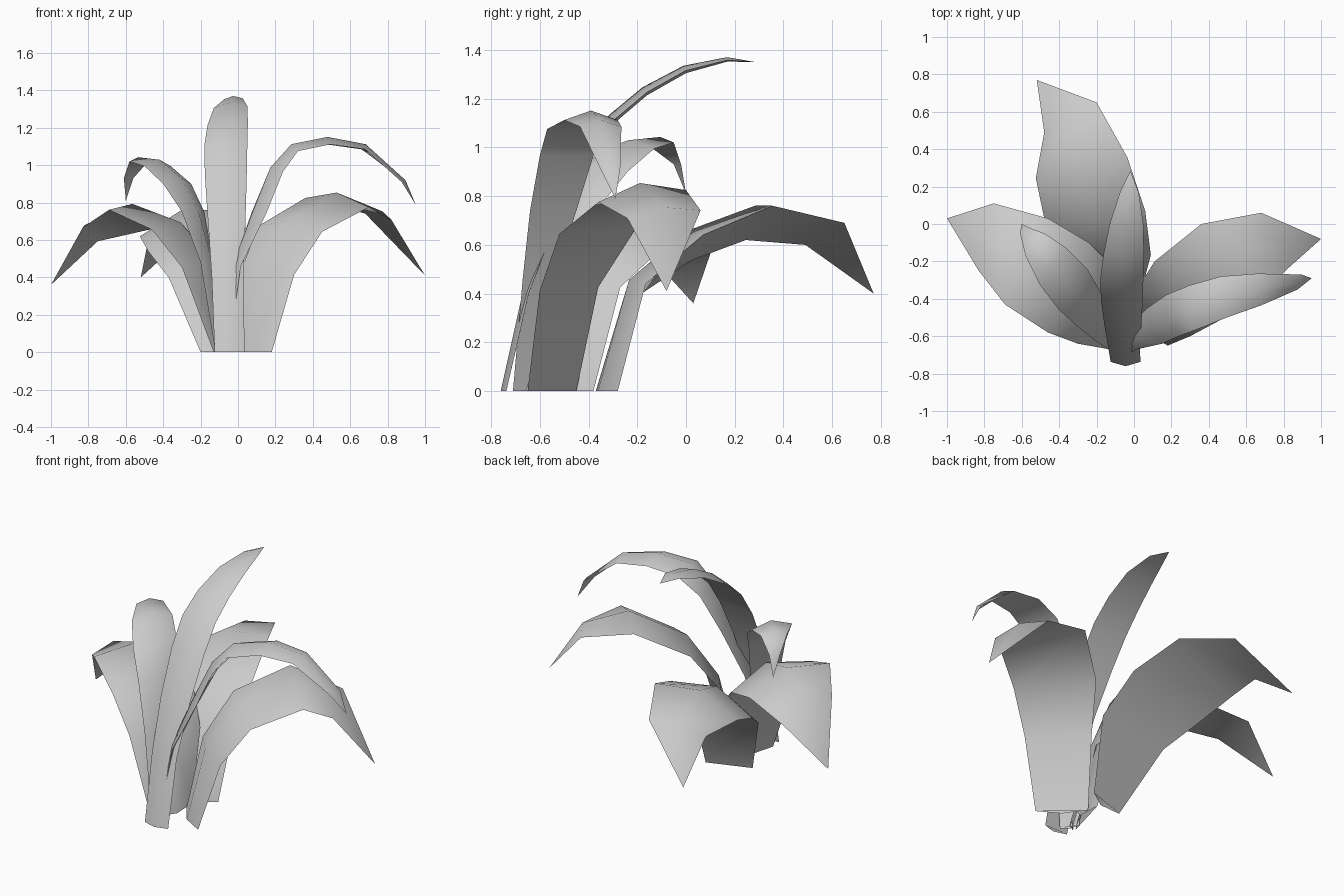
import bpy
import bmesh
from mathutils import Vector

cube = bpy.data.objects.get("Cube")
if cube:
    bpy.data.objects.remove(cube, do_unlink=True)

# Single plain grey for every leaf
grey = bpy.data.materials.new("leaf_grey")
grey.use_nodes = True
colour = (0.6, 0.6, 0.6, 1.0)
grey.diffuse_color = colour
grey.node_tree.nodes["Principled BSDF"].inputs["Base Color"].default_value = colour


def make_leaf(name, stations, tip, bulge, tilt=0.0):
    """Blade with a ridged top and flat underside.

    Each station is a spine point (x, y, z) and a half-width vector (x, y)."""
    tip = Vector(tip)
    spine = [Vector(s[:3]) for s in stations]
    path = spine + [tip]
    bm = bmesh.new()
    rows = []
    for i, station in enumerate(stations):
        side = Vector((station[3], station[4], 0))
        width = side.length
        # the blade rolls sideways gradually from its root
        side.z = tilt * width * min(1, i / 3)
        tangent = path[i + 1] - path[max(i - 1, 0)]
        normal = side.cross(tangent).normalized()
        if normal.z < 0:
            normal.negate()
        # the midrib stands above the two edges
        rib = spine[i] + normal * bulge * width
        if i == 0:
            rib.z = 0
        rows.append([bm.verts.new(p) for p in (spine[i] - side, rib, spine[i] + side)])
    # ridged top and flat underside: three strips between neighbouring stations
    for low, high in zip(rows, rows[1:]):
        for a, b in ((0, 1), (1, 2), (2, 0)):
            bm.faces.new((low[a], low[b], high[b], high[a]))
    # pointed end
    end = bm.verts.new(tip)
    last = rows[-1]
    for a, b in ((0, 1), (1, 2), (2, 0)):
        bm.faces.new((last[a], last[b], end))
    bmesh.ops.recalc_face_normals(bm, faces=bm.faces[:])
    for face in bm.faces:
        face.smooth = True
    # crisp rims between top and underside
    for k in (0, 2):
        rim = [row[k] for row in rows] + [end]
        for a, b in zip(rim, rim[1:]):
            bm.edges.get((a, b)).smooth = False
    mesh = bpy.data.meshes.new(name)
    bm.to_mesh(mesh)
    bm.free()
    mesh.materials.append(grey)
    leaf = bpy.data.objects.new(name, mesh)
    bpy.context.collection.objects.link(leaf)
    return leaf


# Tall upright leaf in the middle
make_leaf("tall_centre_leaf", [
    (-.045, -.737, 0, .08, 0),
    (-.055, -.645, .4, .085, 0),
    (-.06, -.53, .7, .1, 0),
    (-.065, -.4, .95, .112, 0),
    (-.065, -.29, 1.11, .115, 0),
    (-.055, -.16, 1.22, .108, 0),
    (-.04, 0, 1.31, .09, 0),
    (-.025, .17, 1.355, .05, 0),
], (-.02, .285, 1.35), bulge=.3, tilt=.06)

# Narrow arching leaves
make_leaf("upper_left_leaf", [
    (-.08, -.66, 0, .03, -.05),
    (-.005, -.605, .46, .02, -.065),
    (.11, -.545, .74, .04, -.095),
    (.205, -.49, .965, .035, -.11),
    (.305, -.45, 1.075, .015, -.12),
    (.48, -.39, 1.112, .015, -.11),
    (.67, -.35, 1.085, .01, -.085),
    (.885, -.31, .91, -.01, -.04),
], (.95, -.29, .79), bulge=.35)

make_leaf("upper_right_leaf", [
    (-.085, -.64, 0, -.035, -.04),
    (-.165, -.54, .48, -.035, -.09),
    (-.24, -.455, .75, -.06, -.095),
    (-.325, -.35, .9, -.075, -.11),
    (-.43, -.23, .995, -.07, -.1),
    (-.53, -.11, 1.02, -.05, -.06),
    (-.585, -.035, .93, -.025, -.015),
], (-.6, 0, .81), bulge=.3)

# Broad drooping leaves
make_leaf("lower_left_leaf", [
    (.07, -.55, 0, .11, -.1),
    (.155, -.48, .42, .145, -.12),
    (.28, -.36, .66, .17, -.16),
    (.53, -.18, .8, .17, -.18),
    (.75, -.09, .725, .07, -.15),
], (1, -.08, .41), bulge=.22, tilt=-.1)

make_leaf("lower_right_leaf", [
    (-.09, -.525, 0, -.04, -.145),
    (-.185, -.455, .44, -.115, -.185),
    (-.35, -.34, .62, -.11, -.24),
    (-.575, -.2, .71, -.115, -.23),
    (-.79, -.07, .63, -.04, -.18),
], (-1, .03, .36), bulge=.33, tilt=.2)

make_leaf("back_leaf", [
    (-.07, -.325, 0, .13, .045),
    (-.14, -.175, .42, .23, .01),
    (-.21, .05, .59, .27, .02),
    (-.28, .3, .69, .245, .055),
    (-.34, .57, .645, .14, .08),
], (-.52, .77, .4), bulge=.3, tilt=.28)
